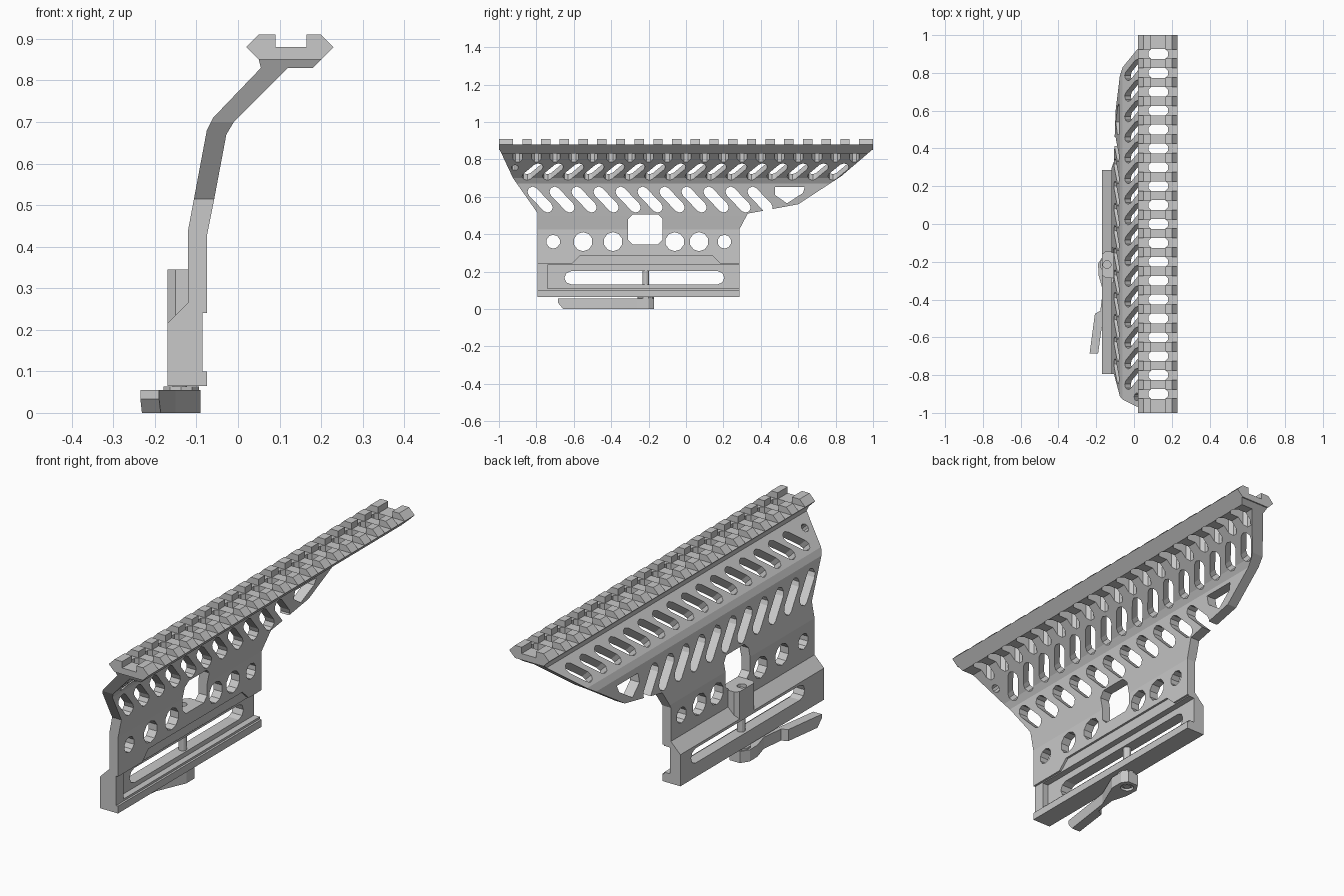
import bpy, bmesh, math

if "Cube" in bpy.data.objects:
    bpy.data.objects.remove(bpy.data.objects["Cube"])

metal = bpy.data.materials.new("grey metal")
metal.diffuse_color = (0.58, 0.58, 0.58, 1)
metal.use_nodes = True
metal.node_tree.nodes["Principled BSDF"].inputs["Base Color"].default_value = metal.diffuse_color
AXES = {'x': lambda a, b, t: (t, a, b), 'y': lambda a, b, t: (a, t, b),
        'z': lambda a, b, t: (a, b, t),
        # tilted 45 degree plane of the upper plate: a runs along y, b up the slope
        'tilt': lambda a, b, t: (0.009 + (b + t) * 0.7071, a, 0.75 + (b - t) * 0.7071)}


def prisms(name, items):
    """One object from a list of (points, axis, low, high) extrusions."""
    bm = bmesh.new()
    for pts, axis, lo, hi in items:
        f = AXES[axis]
        rings = [[bm.verts.new(f(a, b, t)) for a, b in pts] for t in (lo, hi)]
        n = len(pts)
        bm.faces.new(rings[0][::-1])
        bm.faces.new(rings[1])
        for i in range(n):
            j = (i + 1) % n
            bm.faces.new((rings[0][i], rings[0][j], rings[1][j], rings[1][i]))
    bmesh.ops.recalc_face_normals(bm, faces=bm.faces)
    if bm.calc_volume(signed=True) < 0:
        bmesh.ops.reverse_faces(bm, faces=bm.faces)
    me = bpy.data.meshes.new(name)
    bm.to_mesh(me)
    bm.free()
    me.materials.append(metal)
    ob = bpy.data.objects.new(name, me)
    bpy.context.collection.objects.link(ob)
    return ob


def volume(me):
    bm = bmesh.new()
    bm.from_mesh(me)
    v = bm.calc_volume()
    bm.free()
    return v


def boolean(ob, items, op='DIFFERENCE'):
    """Apply a boolean with temporary prisms, keeping the first sound result."""
    tool = prisms("cutter", items)
    before = volume(ob.data)
    for solver in ('EXACT', 'MANIFOLD', 'FLOAT'):
        mod = ob.modifiers.new("cut", 'BOOLEAN')
        mod.object, mod.operation, mod.solver = tool, op, solver
        bpy.context.view_layer.update()
        dg = bpy.context.evaluated_depsgraph_get()
        me = bpy.data.meshes.new_from_object(ob.evaluated_get(dg))
        ob.modifiers.clear()
        if len(me.polygons) > 5 and .25 * before < volume(me) < 1.001 * before:
            ob.data = me
            break
    bpy.data.objects.remove(tool)


def circle(a, b, r, n=10):
    return [(a + r * math.cos(2 * math.pi * (i + .5) / n),
             b + r * math.sin(2 * math.pi * (i + .5) / n)) for i in range(n)]


def slot(a0, b0, a1, b1, r, n=4):
    """Rounded slot outline between two centres."""
    t = math.atan2(b1 - b0, a1 - a0)
    pts = []
    for a, b, s in ((a1, b1, t - math.pi / 2), (a0, b0, t + math.pi / 2)):
        pts += [(a + r * math.cos(s + math.pi * i / n),
                 b + r * math.sin(s + math.pi * i / n)) for i in range(n + 1)]
    return pts


def chamfer_rect(a0, b0, a1, b1, c):
    return [(a0 + c, b0), (a1 - c, b0), (a1, b0 + c), (a1, b1 - c),
            (a1 - c, b1), (a0 + c, b1), (a0, b1 - c), (a0, b0 + c)]


# Bent side plate with thick base and top flange
section = [(-.17, .065), (-.075, .065), (-.075, .1), (-.085, .1), (-.085, .24), (-.075, .24),
           (-.075, .425), (-.06, .5), (-.028, .67), (-.01, .7), (.12, .83), (.18, .83),
           (.2, .85), (.05, .85), (.055, .83), (-.06, .71), (-.075, .68), (-.12, .44),
           (-.12, .265), (-.17, .215)]
outline = [(-.795, .0), (.285, .0), (.285, .425), (.33, .51), (.6, .56), (.83, .71),
           (1, .855), (1, .9), (-1, .9), (-1, .86), (-.925, .7), (-.795, .515)]
plate = prisms("side_plate", [(section, 'y', -1.1, 1.1)])
boolean(plate, [(outline, 'x', -.4, .4)], 'INTERSECT')

# Clamp channel and shallow recess on the inner side
boolean(plate, [([(-.74, .11), (.4, .11), (.4, .235), (-.74, .235)], 'x', -.115, 0)])
boolean(plate, [([(-.615, .238), (.19, .238), (.14, .285), (-.565, .285)], 'x', -.0853, 0)])

# Round holes, window and long slot
boolean(plate, [(circle(y, .36, r), 'x', -.3, .2) for y, r in
                ((-.71, .037), (-.55, .051), (-.39, .051),
                 (-.06, .051), (.07, .051), (.205, .037))])
boolean(plate, [(chamfer_rect(-.31, .345, -.125, .506, .025), 'x', -.3, .2)])
boolean(plate, [(slot(-.615, .167, .17, .167, .035), 'x', -.3, .2)])

# Leaning slots in the middle band and the corner opening
boolean(plate, [(slot(-.82 + .1176 * i, .627, -.74 + .1176 * i, .543, .028), 'x', -.3, .2)
                for i in range(11)])
boolean(plate, [([(.475, .652), (.635, .652), (.625, .62), (.54, .565), (.475, .61)],
                 'x', -.3, .2)])

# Leaning slots through the sloped upper part
upper = [(slot(-.82 + .109 * i - .03, -.035, -.82 + .109 * i + .03, .035, .027), 'tilt', -.06, .06)
         for i in range(16)]
boolean(plate, upper)
boolean(plate, [(circle(-.915, .03, .02), 'tilt', -.06, .06)])

# Toothed top rail
gaps = [-.9 + .1 * i for i in range(19)]
rail = prisms("rail", [([(.05, .85), (.2, .85), (.23, .88), (.02, .88)], 'y', -1, 1)])
windows = [(chamfer_rect(.077, y - .026, .181, y + .026, .015), 'z', .7, 1) for y in gaps]
boolean(rail, windows)
boolean(plate, windows)
edges = [-1] + [y + s for y in gaps for s in (-.025, .025)] + [1]
teeth = []
for lo, hi in zip(edges[0::2], edges[1::2]):
    teeth.append(([(.02, .88), (.09, .88), (.09, .91), (.05, .91)], 'y', lo, hi))
    teeth.append(([(.165, .88), (.23, .88), (.2, .91), (.165, .91)], 'y', lo, hi))
prisms("rail_teeth", teeth)

# Bolt boss with a socket on its top
boss = prisms("bolt_boss", [([(-.17, -.27), (-.15, -.285), (-.115, -.285), (-.115, -.145),
                              (-.15, -.145), (-.17, -.16)], 'z', .204, .345)])
boolean(boss, [(circle(-.143, -.215, .021, 12), 'z', .325, .4)])
prisms("clamp_bolt", [(circle(-.14, -.215, .018, 12), 'z', .005, .33)])

# Locking lever with bevelled tip, and its washer
lever = prisms("lever", [([(-.19, -.21), (-.188, -.27), (-.165, -.35), (-.178, -.46), (-.207, -.475),
                           (-.235, -.685), (-.19, -.685), (-.15, -.4), (-.12, -.33), (-.09, -.26),
                           (-.09, -.2), (-.11, -.17), (-.165, -.17)], 'z', 0, .055)])
boolean(lever, [([(-.75, -.02), (-.64, -.02), (-.69, .04), (-.75, .04)], 'x', -.3, 0)])
boolean(lever, [(circle(-.14, -.215, .03, 12), 'z', -.1, .012)])
prisms("washer", [(circle(-.137, -.215, .045, 10), 'z', .05, .064)])
